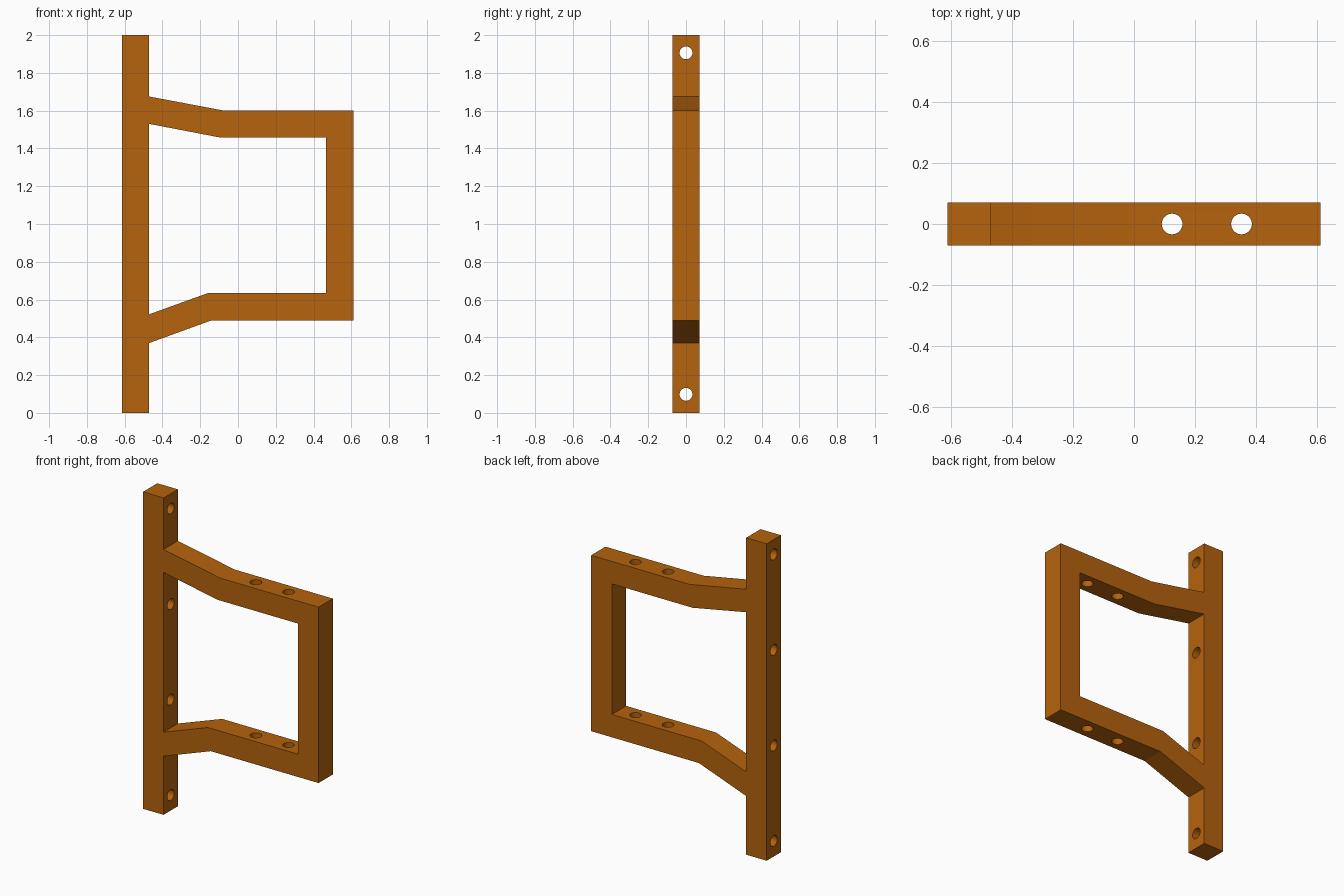
import bpy, bmesh, math
from mathutils import Matrix

if "Cube" in bpy.data.objects:
    bpy.data.objects.remove(bpy.data.objects["Cube"])

HALF = 0.071      # half the bar thickness
HOLE_R = 0.034

orange = bpy.data.materials.new("burnt orange")
orange.diffuse_color = (0.46, 0.125, 0.004, 1)
orange.use_nodes = True
orange.node_tree.nodes["Principled BSDF"].inputs["Base Color"].default_value = orange.diffuse_color


def make_object(name, bm):
    bmesh.ops.recalc_face_normals(bm, faces=bm.faces)
    mesh = bpy.data.meshes.new(name)
    bm.to_mesh(mesh)
    bm.free()
    mesh.materials.append(orange)
    obj = bpy.data.objects.new(name, mesh)
    bpy.context.collection.objects.link(obj)
    return obj


def prism(name, outline, half):
    """Extrude an x-z outline along y."""
    bm = bmesh.new()
    face = bm.faces.new([bm.verts.new((x, -half, z)) for x, z in outline])
    ext = bmesh.ops.extrude_face_region(bm, geom=[face])
    verts = [v for v in ext["geom"] if isinstance(v, bmesh.types.BMVert)]
    bmesh.ops.translate(bm, verts=verts, vec=(0, 2 * half, 0))
    return make_object(name, bm)


def cut(target, cutter):
    cutter.hide_render = True
    cutter.hide_viewport = True
    mod = target.modifiers.new(cutter.name, 'BOOLEAN')
    mod.operation = 'DIFFERENCE'
    mod.solver = 'EXACT'
    mod.object = cutter


# Post, both bent arms and the end bar as one solid
frame = prism("bracket_frame", [
    (-0.613, 0), (-0.47, 0), (-0.47, 0.37), (-0.14, 0.49), (0.612, 0.49),
    (0.612, 1.60), (-0.073, 1.60), (-0.47, 1.675), (-0.47, 2), (-0.613, 2)], HALF)

# Opening between the arms
cut(frame, prism("opening_cutter", [
    (-0.47, 0.522), (-0.16, 0.634), (0.467, 0.634), (0.467, 1.458),
    (-0.095, 1.458), (-0.47, 1.53)], 0.2))

# Screw holes: four across the post, two down through both arms
bm = bmesh.new()
for i in range(4):
    m = Matrix.Translation((-0.54, 0, 0.098 + i * 0.6027)) @ Matrix.Rotation(math.pi / 2, 4, 'Y')
    bmesh.ops.create_cone(bm, cap_ends=True, segments=32, radius1=HOLE_R,
                          radius2=HOLE_R, depth=0.3, matrix=m)
for x in (0.125, 0.353):
    bmesh.ops.create_cone(bm, cap_ends=True, segments=32, radius1=HOLE_R,
                          radius2=HOLE_R, depth=1.6,
                          matrix=Matrix.Translation((x, 0, 1.05)))
cut(frame, make_object("screw_hole_cutter", bm))

# Bake the cuts, then smooth only the hole walls
bpy.context.view_layer.objects.active = frame
frame.select_set(True)
for mod in list(frame.modifiers):
    bpy.ops.object.modifier_apply(modifier=mod.name)
bpy.ops.object.shade_smooth_by_angle(angle=math.radians(12))
for cutter in [o for o in bpy.data.objects if o != frame]:
    bpy.data.objects.remove(cutter)
